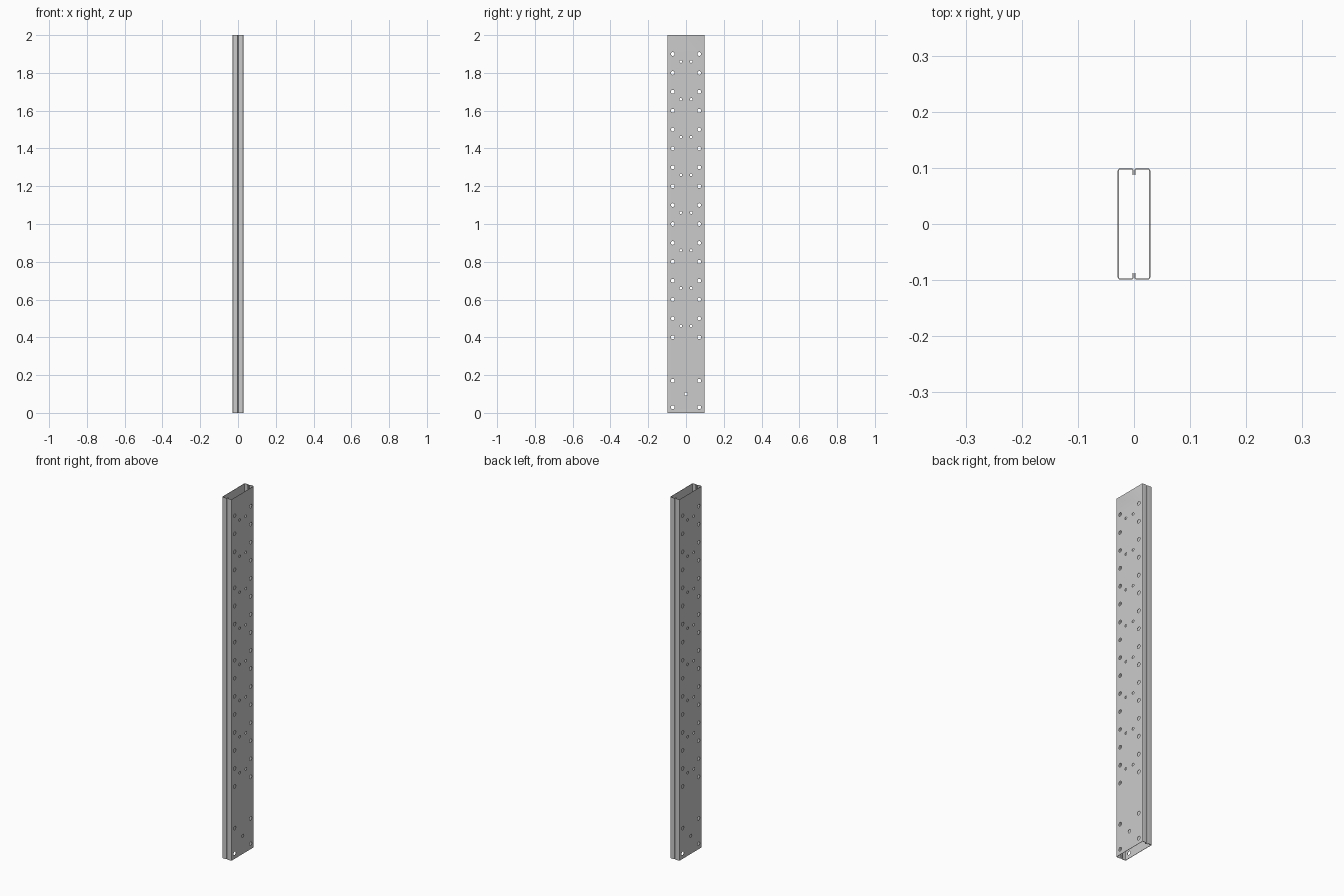
import bpy, bmesh
from math import cos, sin, radians
from mathutils import Matrix

if "Cube" in bpy.data.objects:
    bpy.data.objects.remove(bpy.data.objects["Cube"])

H = 2.0            # length of the post
X, Y = 0.029, 0.099  # half width and half depth
GAP = 0.0005       # half gap between the two channels
LIP = 0.012        # depth of the inward lips
T, R, N = 0.002, 0.004, 5  # sheet thickness, bend radius, arc steps


def channel_side(radius, inset):
    """One skin of the lipped C profile, from lip end to lip end."""
    pts = [(GAP + inset, Y - LIP)]
    corners = [(GAP + R, Y - R, 180), (X - R, Y - R, 90),
               (X - R, R - Y, 0), (GAP + R, R - Y, -90)]
    for cx, cy, start in corners:
        for i in range(N + 1):
            a = radians(start - 90 * i / N)
            pts.append((cx + radius * cos(a), cy + radius * sin(a)))
    pts.append((GAP + inset, LIP - Y))
    return pts


def make_object(name, bm):
    bmesh.ops.recalc_face_normals(bm, faces=bm.faces)
    mesh = bpy.data.meshes.new(name)
    bm.to_mesh(mesh)
    bm.free()
    obj = bpy.data.objects.new(name, mesh)
    bpy.context.collection.objects.link(obj)
    return obj


def make_channel(name, side):
    outer, inner = channel_side(R, 0), channel_side(R - T, T)
    bm = bmesh.new()
    loop = [bm.verts.new((side * x, y, 0)) for x, y in outer + inner[::-1]]
    face = bm.faces.new(loop)
    ext = bmesh.ops.extrude_face_region(bm, geom=[face], use_keep_orig=True)
    top = [v for v in ext["geom"] if isinstance(v, bmesh.types.BMVert)]
    bmesh.ops.translate(bm, verts=top, vec=(0, 0, H))
    return make_object(name, bm)


# Hole pattern: (y, z, radius)
holes = [(0, 0.1, 0.009)]
for s in (-1, 1):
    holes += [(s * 0.07, z, 0.01) for z in (0.03, 0.17)]
    holes += [(s * 0.07, 0.4 + 0.1 * i, 0.01) for i in range(16)]
    holes += [(s * 0.027, 0.46 + 0.2 * i, 0.007) for i in range(8)]

bm = bmesh.new()
for y, z, r in holes:
    bmesh.ops.create_cone(bm, cap_ends=True, segments=20, radius1=r, radius2=r, depth=0.1,
                          matrix=Matrix.Translation((0, y, z)) @ Matrix.Rotation(radians(90), 4, 'Y'))
cutter = make_object("hole_cutter", bm)
cutter.hide_render = True

# Two channels, lip to lip, with holes punched through the webs
for name, side in (("right_channel", 1), ("left_channel", -1)):
    obj = make_channel(name, side)
    mod = obj.modifiers.new("holes", 'BOOLEAN')
    mod.operation, mod.solver, mod.object = 'DIFFERENCE', 'EXACT', cutter
    bpy.ops.object.select_all(action='DESELECT')
    obj.select_set(True)
    bpy.context.view_layer.objects.active = obj
    bpy.ops.object.modifier_apply(modifier=mod.name)
    bpy.ops.object.shade_smooth_by_angle(angle=radians(30))

bpy.data.objects.remove(cutter)
